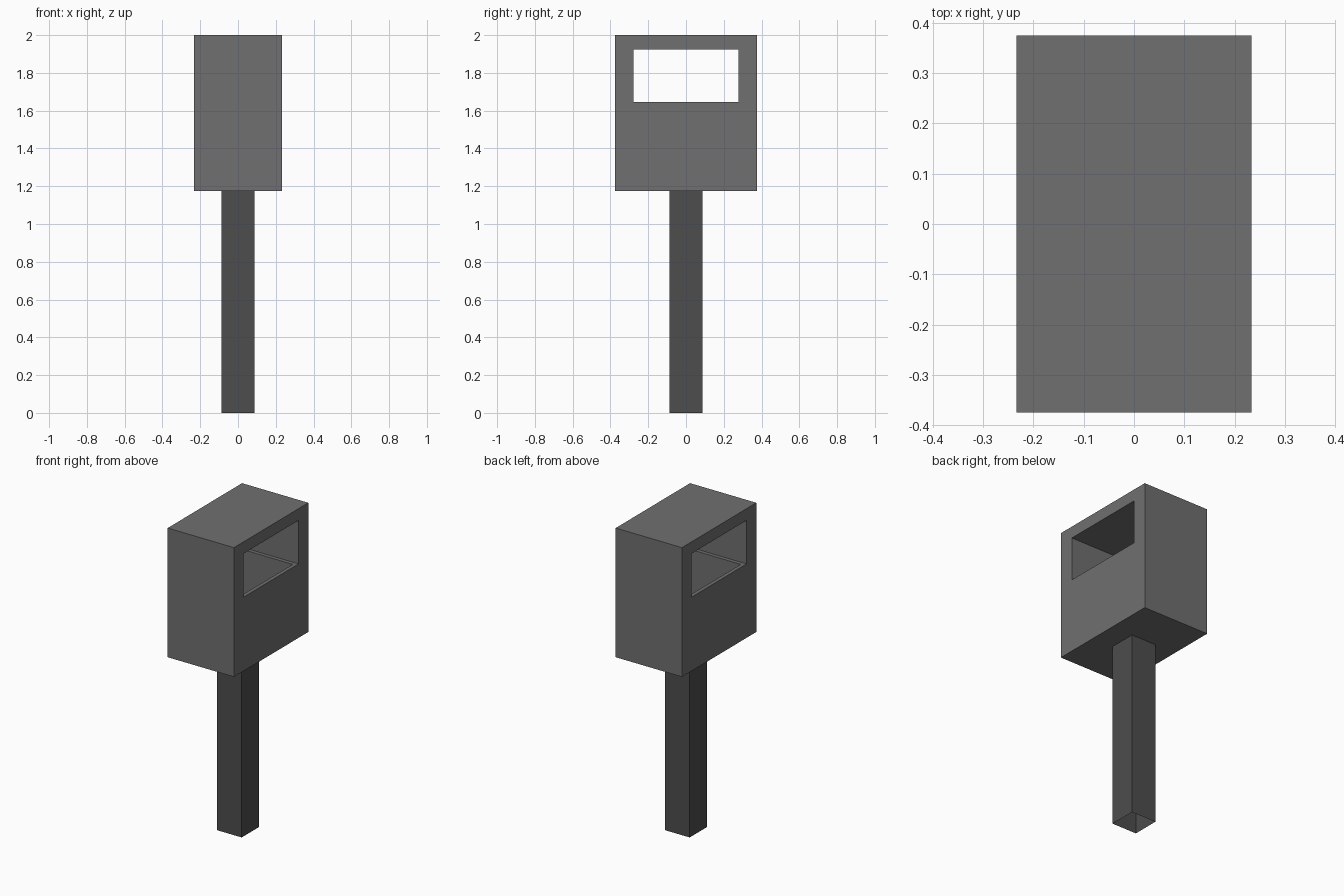
import bpy, bmesh
from mathutils import Matrix, Vector

if "Cube" in bpy.data.objects:
    bpy.data.objects.remove(bpy.data.objects["Cube"], do_unlink=True)


def material(name, grey):
    m = bpy.data.materials.new(name)
    m.use_nodes = True
    m.diffuse_color = (grey, grey, grey, 1)
    m.node_tree.nodes["Principled BSDF"].inputs["Base Color"].default_value = m.diffuse_color
    return m


def box(name, size, centre, mat=None, open_bottom=False):
    bm = bmesh.new()
    bmesh.ops.create_cube(bm, size=1)
    bmesh.ops.transform(bm, verts=bm.verts,
                        matrix=Matrix.Translation(centre) @ Matrix.Diagonal((*size, 1)))
    if open_bottom:
        bm.normal_update()
        bottom = [f for f in bm.faces if f.normal.z < -0.5]
        bmesh.ops.delete(bm, geom=bottom, context='FACES_ONLY')
    mesh = bpy.data.meshes.new(name)
    bm.to_mesh(mesh)
    bm.free()
    ob = bpy.data.objects.new(name, mesh)
    bpy.context.collection.objects.link(ob)
    if mat:
        mesh.materials.append(mat)
    return ob


def cut(target, cutter):
    cutter.hide_render = True
    mod = target.modifiers.new(cutter.name, 'BOOLEAN')
    mod.operation = 'DIFFERENCE'
    mod.solver = 'EXACT'
    mod.object = cutter
    bpy.context.view_layer.objects.active = target
    bpy.ops.object.modifier_apply(modifier=mod.name)
    bpy.data.objects.remove(cutter, do_unlink=True)


head_grey = material("mid grey", 0.16)
post_grey = material("dark grey", 0.075)

# Hollow post, open at the foot
box("post", (0.174, 0.174, 1.175), (0, 0, 0.5875), post_grey, open_bottom=True)

# Head with a window right through it and a deep well below the window
head = box("head", (0.468, 0.75, 0.825), (0, 0, 1.5875), head_grey)
cut(head, box("window_cutter", (0.6, 0.554, 0.278), (0, 0, 1.786)))
cut(head, box("well_cutter", (0.42, 0.506, 0.5), (0, 0, 1.45)))
